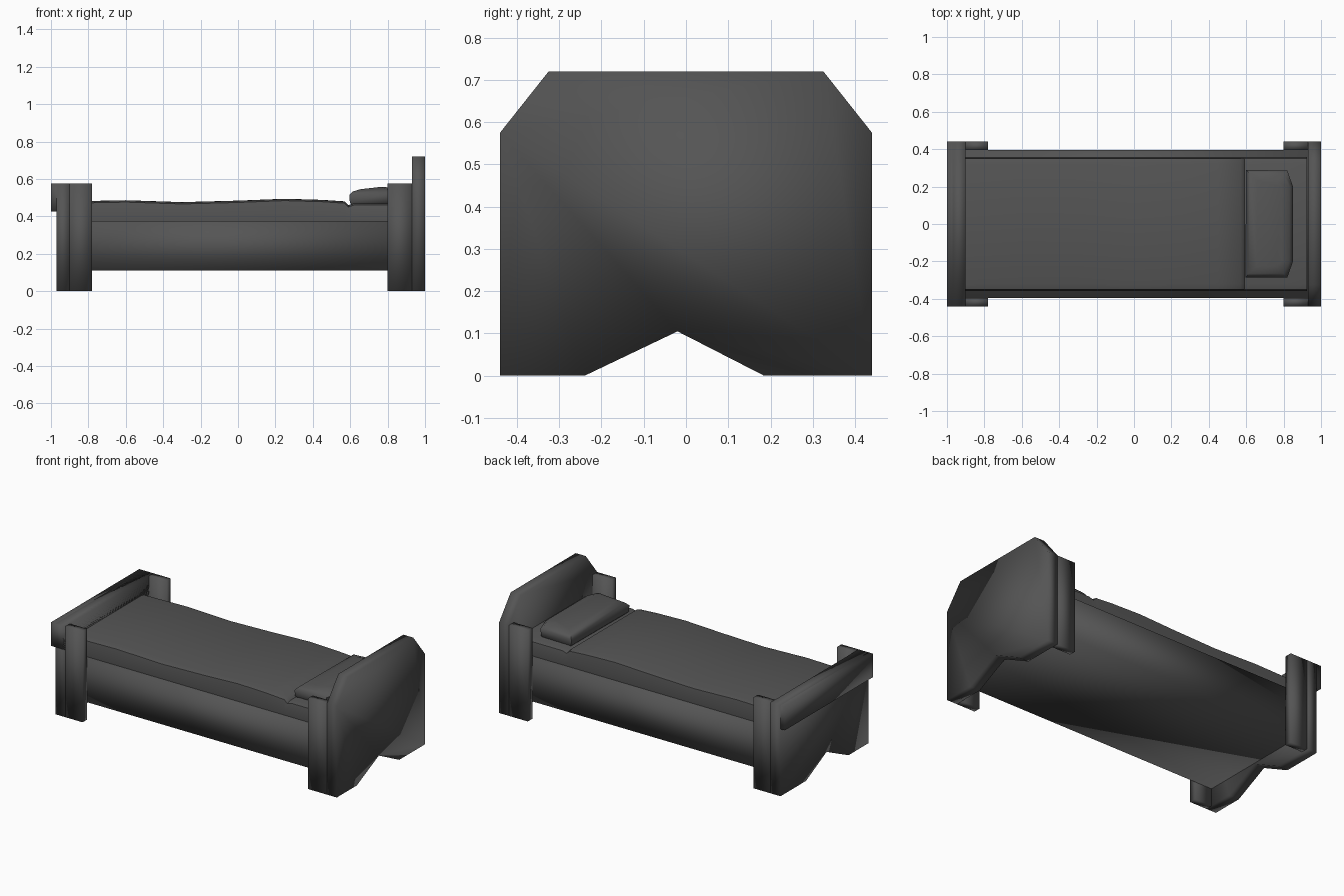
import bpy, bmesh, math

if "Cube" in bpy.data.objects:
    bpy.data.objects.remove(bpy.data.objects["Cube"])

grey = bpy.data.materials.new("dark_grey")
grey.diffuse_color = (0.09, 0.09, 0.09, 1)
grey.use_nodes = True
grey.node_tree.nodes["Principled BSDF"].inputs["Base Color"].default_value = grey.diffuse_color


def finish(bm, name, angle=30):
    bmesh.ops.recalc_face_normals(bm, faces=bm.faces)
    me = bpy.data.meshes.new(name)
    bm.to_mesh(me)
    bm.free()
    me.materials.append(grey)
    ob = bpy.data.objects.new(name, me)
    bpy.context.collection.objects.link(ob)
    bpy.ops.object.select_all(action='DESELECT')
    ob.select_set(True)
    bpy.context.view_layer.objects.active = ob
    bpy.ops.object.shade_smooth_by_angle(angle=math.radians(angle))
    return ob


def loft(name, rings, angle=30):
    """Skin a list of equal-length rings and cap both ends."""
    bm = bmesh.new()
    vs = [[bm.verts.new(p) for p in r] for r in rings]
    n = len(vs[0])
    for a, b in zip(vs, vs[1:]):
        for i in range(n):
            bm.faces.new((a[i], a[(i + 1) % n], b[(i + 1) % n], b[i]))
    bm.faces.new(vs[0])
    bm.faces.new(vs[-1])
    return finish(bm, name, angle)


def prism(name, x0, x1, profile, angle=100):
    return loft(name, [[(x, y, z) for y, z in profile] for x in (x0, x1)], angle)


def box(name, x0, x1, y0, y1, z0, z1, angle=100):
    return prism(name, x0, x1, [(y0, z0), (y1, z0), (y1, z1), (y0, z1)], angle)


# End boards with the notched foot
notch = [(-0.44, 0), (-0.24, 0), (-0.02, 0.105), (0.185, 0), (0.44, 0)]
prism("headboard", 0.93, 1.0, notch + [(0.44, 0.575), (0.325, 0.72), (-0.325, 0.72), (-0.44, 0.575)])
prism("footboard", -0.97, -0.90, notch + [(0.44, 0.575), (-0.44, 0.575)])
box("footboard_cap", -1.0, -0.90, -0.44, 0.44, 0.425, 0.575)

# Side wings, mirrored across y
for s, side in ((-1, "front"), (1, "back")):
    y0, y1 = sorted((s * 0.395, s * 0.44))
    box(side + "_head_wing", 0.80, 0.93, y0, y1, 0, 0.575)
    box(side + "_foot_wing", -0.90, -0.78, y0, y1, 0, 0.575)

# Bed base with a closed underside
box("bed_base", -0.90, 0.93, -0.395, 0.395, 0.11, 0.375)

# Mattress with a rumpled top
heights = [(-0.90, 0.480), (-0.60, 0.486), (-0.30, 0.476), (0.0, 0.484), (0.25, 0.494),
           (0.45, 0.488), (0.57, 0.480), (0.59, 0.460), (0.62, 0.470), (0.925, 0.470)]
loft("mattress", [[(x, -0.355, 0.37), (x, -0.358, 0.42), (x, -0.350, z - 0.010),
                   (x, -0.32, z - 0.001), (x, 0, z), (x, 0.32, z),
                   (x, 0.350, z - 0.008), (x, 0.358, 0.42), (x, 0.355, 0.37)]
                  for x, z in heights], 50)

# Pillow: stacked outlines, bowed at the headboard side
levels = [(0.455, 0.02), (0.475, 0.003), (0.525, 0.0), (0.545, 0.02), (0.557, 0.06)]
rings = []
for z, d in levels:
    rings.append([(0.595 + d, -0.285 + d, z), (0.82 - d, -0.285 + d, z), (0.85 - d, -0.20, z),
                  (0.85 - d, 0.20, z), (0.82 - d, 0.285 - d, z), (0.60 + d, 0.29 - d, z)])
# the front edge of the pillow sits a little lower
rings = [[(x, y, z - (0.012 if x < 0.68 and z > 0.5 else 0)) for x, y, z in r] for r in rings]
loft("pillow", rings, 50)
